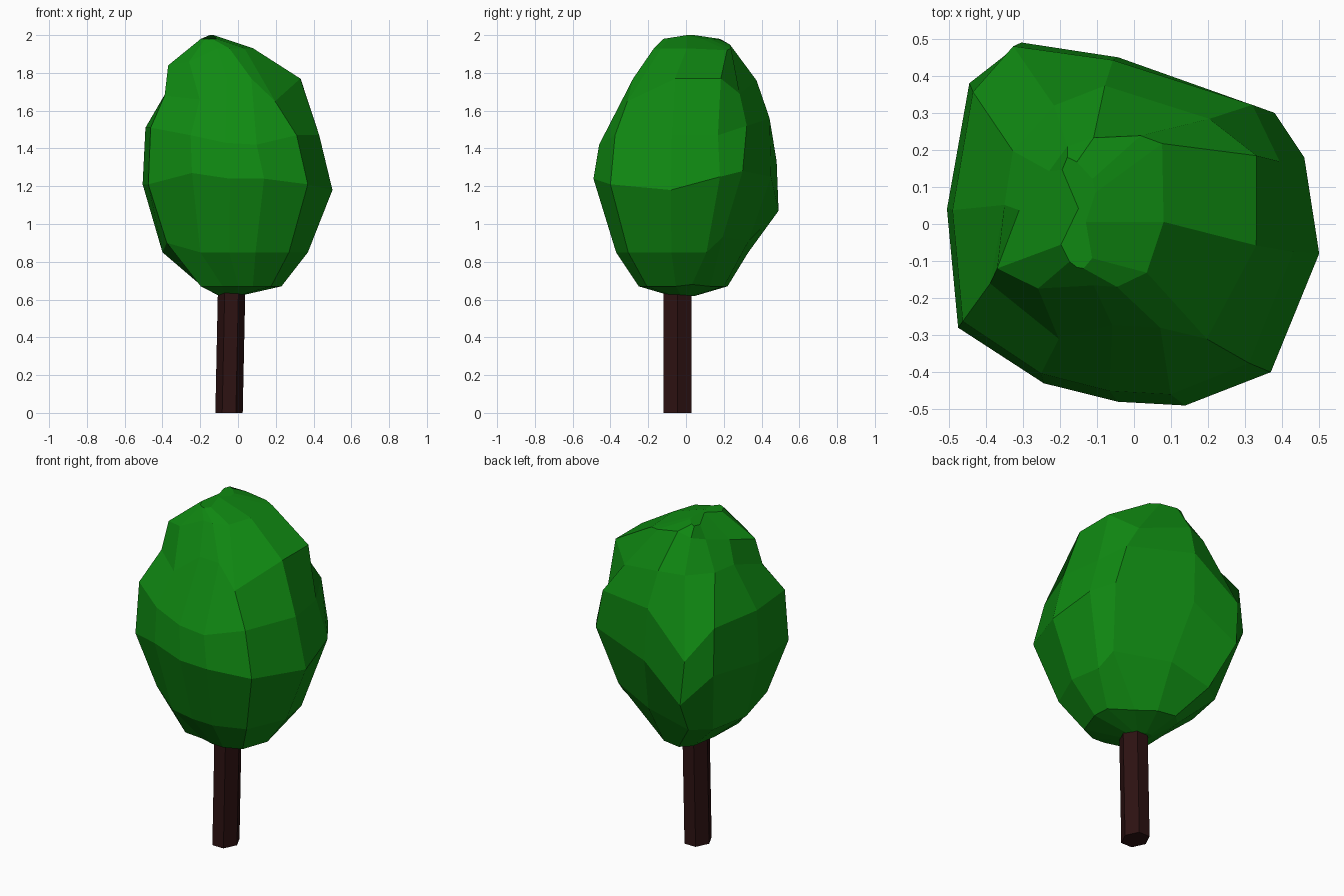
import bpy
import bmesh
from mathutils import Vector

default_cube = bpy.data.objects.get("Cube")
if default_cube:
    bpy.data.objects.remove(default_cube, do_unlink=True)


def make_material(name, colour):
    material = bpy.data.materials.new(name)
    material.use_nodes = True
    material.diffuse_color = colour
    shader = next(n for n in material.node_tree.nodes if n.type == 'BSDF_PRINCIPLED')
    shader.inputs["Base Color"].default_value = colour
    return material


def loft(name, rings, material):
    """Skin a stack of equally long closed rings and cap both ends."""
    mesh_builder = bmesh.new()
    loops = [[mesh_builder.verts.new(point) for point in ring] for ring in rings]
    for lower, upper in zip(loops, loops[1:]):
        for i in range(len(lower)):
            j = (i + 1) % len(lower)
            mesh_builder.faces.new((lower[i], lower[j], upper[j], upper[i]))
    mesh_builder.faces.new(reversed(loops[0]))
    mesh_builder.faces.new(loops[-1])
    bmesh.ops.recalc_face_normals(mesh_builder, faces=mesh_builder.faces)
    mesh = bpy.data.meshes.new(name)
    mesh_builder.to_mesh(mesh)
    mesh_builder.free()
    mesh.materials.append(material)
    tree_part = bpy.data.objects.new(name, mesh)
    bpy.context.collection.objects.link(tree_part)
    return tree_part


def fit_outline(outline, level):
    """Stretch the outline into the box of one level: z, left, right, front, back."""
    z, left, right, front, back = level
    xs = [p[0] for p in outline]
    ys = [p[1] for p in outline]

    def remap(value, values, low, high):
        share = (value - min(values)) / (max(values) - min(values))
        return low + share * (high - low)

    return [Vector((remap(x, xs, left, right), remap(y, ys, front, back), z))
            for x, y in outline]


def push(ring, shifts):
    """Move single corners of a ring by small offsets."""
    for corner, shift in shifts.items():
        ring[corner] += Vector(shift)


def lift(ring, rises):
    """Raise or lower single corners of a ring."""
    for corner, rise in rises.items():
        ring[corner].z += rise


leaf_green = make_material("leaf green", (0.005, 0.25, 0.006, 1))
bark_brown = make_material("bark brown", (0.026, 0.006, 0.006, 1))

# Trunk: a slightly leaning six-sided post
hexagon = [(1, 0), (.5, 1), (-.5, 1), (-1, 0), (-.5, -1), (.5, -1)]
trunk_levels = [(0, -.12, .025, -.12, .03), (.72, -.105, .04, -.12, .03)]
loft("trunk", [fit_outline(hexagon, level) for level in trunk_levels], bark_brown)

# Canopy: one uneven outline stretched over a stack of levels
crown_outline = [(.5, -.08), (.46, .18), (.38, .3), (-.04, .45), (-.3, .49), (-.44, .38),
                 (-.5, .04), (-.47, -.28), (-.24, -.43), (-.04, -.48), (.14, -.49), (.37, -.4)]
crown_levels = [
    (.62, -.1, .01, -.08, .05),
    (.67, -.19, .23, -.25, .22),
    (.85, -.4, .37, -.37, .33),
    (1.21, -.505, .5, -.49, .49),
    (1.47, -.49, .43, -.46, .46),
    (1.77, -.39, .33, -.28, .37),
    (1.93, -.27, .08, -.17, .25),
    (1.98, -.2, -.1, -.12, .18),
]
crown_rings = [fit_outline(crown_outline, level) for level in crown_levels]
base, underside, belly, waist, chest, shoulder, brow, peak = crown_rings

# Uneven underside
push(underside, {1: (0, -.04, .01), 2: (-.08, 0, 0), 7: (-.02, -.06, 0)})
push(belly, {2: (.03, 0, .08), 3: (.06, .03, .06), 7: (0, 0, .05)})

# Wavy edge around the widest part
lift(waist, {0: -.03, 1: .04, 2: .07, 3: .04, 4: -.14, 5: .03, 8: .06, 9: .03, 10: .03})
lift(chest, {2: .05, 3: .09, 4: -.14, 5: .04, 6: .04, 7: .04, 9: -.04, 10: -.05})
push(chest, {2: (0, .04, 0), 3: (.01, .02, 0), 4: (-.02, .02, 0)})

# Dented shoulders, with a lump hanging over the left front
push(shoulder, {
    0: (0, -.05, 0), 1: (.03, .02, 0), 2: (-.04, .04, -.08), 3: (-.02, .03, -.01),
    4: (.03, -.05, -.02), 5: (.02, -.1, -.02), 6: (.04, -.02, -.02),
    7: (-.02, -.02, -.09), 8: (0, -.07, -.11), 11: (-.04, -.09, -.12),
})
push(brow, {
    1: (.01, .1, -.01), 2: (-.02, .07, 0), 3: (0, 0, .02), 4: (.02, -.04, -.01),
    5: (.02, -.06, -.03), 6: (-.04, -.02, -.05), 7: (-.11, -.04, -.09), 8: (-.08, -.03, -.07),
})
push(peak, {6: (.05, 0, .02), 0: (-.03, 0, .02)})

loft("canopy", crown_rings, leaf_green)
